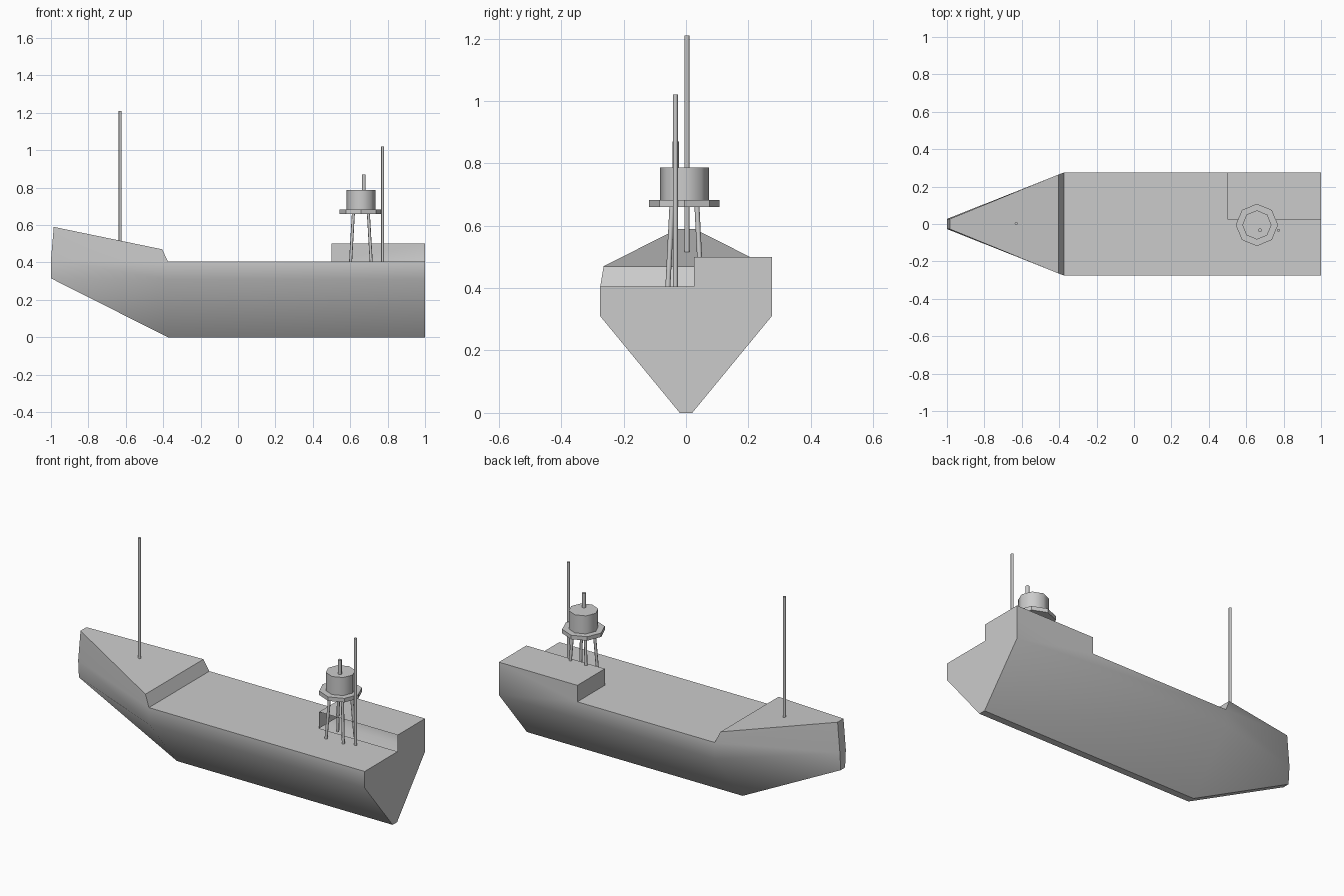
import bpy, bmesh
from math import radians
from mathutils import Vector

if "Cube" in bpy.data.objects:
    bpy.data.objects.remove(bpy.data.objects["Cube"])


def smooth(obj, angle):
    bpy.ops.object.select_all(action='DESELECT')
    obj.select_set(True)
    bpy.context.view_layer.objects.active = obj
    bpy.ops.object.shade_smooth_by_angle(angle=radians(angle))


def rod(name, start, end, radius, sides=8, angle=50):
    a, b = Vector(start), Vector(end)
    bpy.ops.mesh.primitive_cylinder_add(vertices=sides, radius=radius, depth=(b - a).length,
                                        location=(a + b) / 2)
    obj = bpy.context.object
    obj.name = name
    obj.rotation_mode = 'QUATERNION'
    obj.rotation_quaternion = Vector((0, 0, 1)).rotation_difference(b - a)
    smooth(obj, angle)
    return obj


# Hull: half outline points (keel, chine, deck edge, foredeck, bow), mirrored in y
half = {
    'keel_s': (1, .02, 0), 'chine_s': (1, .275, .31), 'deck_s': (1, .275, .405),
    'keel_m': (-.375, .02, 0), 'chine_m': (-.375, .275, .31), 'deck_m': (-.375, .275, .405),
    'fore': (-.405, .264, .47), 'bow_low': (-1, .02, .315),
    'bow_mid': (-1, .027, .415), 'bow_top': (-.985, .027, .59),
}
bm = bmesh.new()
P = {k: bm.verts.new(v) for k, v in half.items() if k != 'deck_s'}
N = {k: bm.verts.new((x, -y, z)) for k, (x, y, z) in half.items()}

# Raised, inward-opening stern block on the +y side
out_top_s, out_top_f, out_low_f, in_top_s, in_top_f, in_low_s, in_low_f = [bm.verts.new(c) for c in (
    (1, .275, .5), (.5, .275, .5), (.5, .275, .405),
    (1, .025, .5), (.5, .025, .5), (1, .025, .405), (.5, .025, .405))]

# Side plating
for S in (P, N):
    for keys in (('keel_s', 'chine_s', 'chine_m', 'keel_m'), ('keel_m', 'chine_m', 'bow_low'),
                 ('chine_m', 'deck_m', 'bow_mid', 'bow_low'), ('deck_m', 'fore', 'bow_top', 'bow_mid')):
        bm.faces.new([S[k] for k in keys])
bm.faces.new([N[k] for k in ('chine_s', 'deck_s', 'deck_m', 'chine_m')])
bm.faces.new([P['chine_s'], out_top_s, out_top_f, out_low_f, P['deck_m'], P['chine_m']])

# Strips across the centreline: bottom, stem, foredeck, step
line = ['keel_s', 'keel_m', 'bow_low', 'bow_mid', 'bow_top', 'fore', 'deck_m']
for a, b in zip(line, line[1:]):
    bm.faces.new([P[a], P[b], N[b], N[a]])

# Main deck, transom and block faces
bm.faces.new([P['deck_m'], N['deck_m'], N['deck_s'], in_low_s, in_low_f, out_low_f])
bm.faces.new([N['keel_s'], P['keel_s'], P['chine_s'], out_top_s, in_top_s, in_low_s,
              N['deck_s'], N['chine_s']])
bm.faces.new([out_top_s, out_top_f, in_top_f, in_top_s])
bm.faces.new([out_low_f, out_top_f, in_top_f, in_low_f])
bmesh.ops.recalc_face_normals(bm, faces=bm.faces)
mesh = bpy.data.meshes.new('hull')
bm.to_mesh(mesh)
bm.free()
hull = bpy.data.objects.new('hull', mesh)
bpy.context.collection.objects.link(hull)
smooth(hull, 45)

# Masts
rod('fore_mast', (-.63, .003, .51), (-.63, .003, 1.21), .008)
rod('aft_mast', (.773, -.034, .405), (.773, -.034, 1.02), .008)

# Watch tower: four splayed legs, platform, drum and stub
cx, cy = .657, -.005
for sx in (-1, 1):
    for sy in (-1, 1):
        rod('tower_leg', (cx + sx * .055, cy + sy * .053, .405),
            (cx + sx * .04, cy + sy * .04, .665), .008)
rod('tower_platform', (cx, cy, .66), (cx, cy, .683), .113, 8, 30)
rod('tower_drum', (cx, cy, .683), (cx, cy, .787), .078)
rod('tower_stub', (.673, -.033, .78), (.673, -.033, .87), .01)
